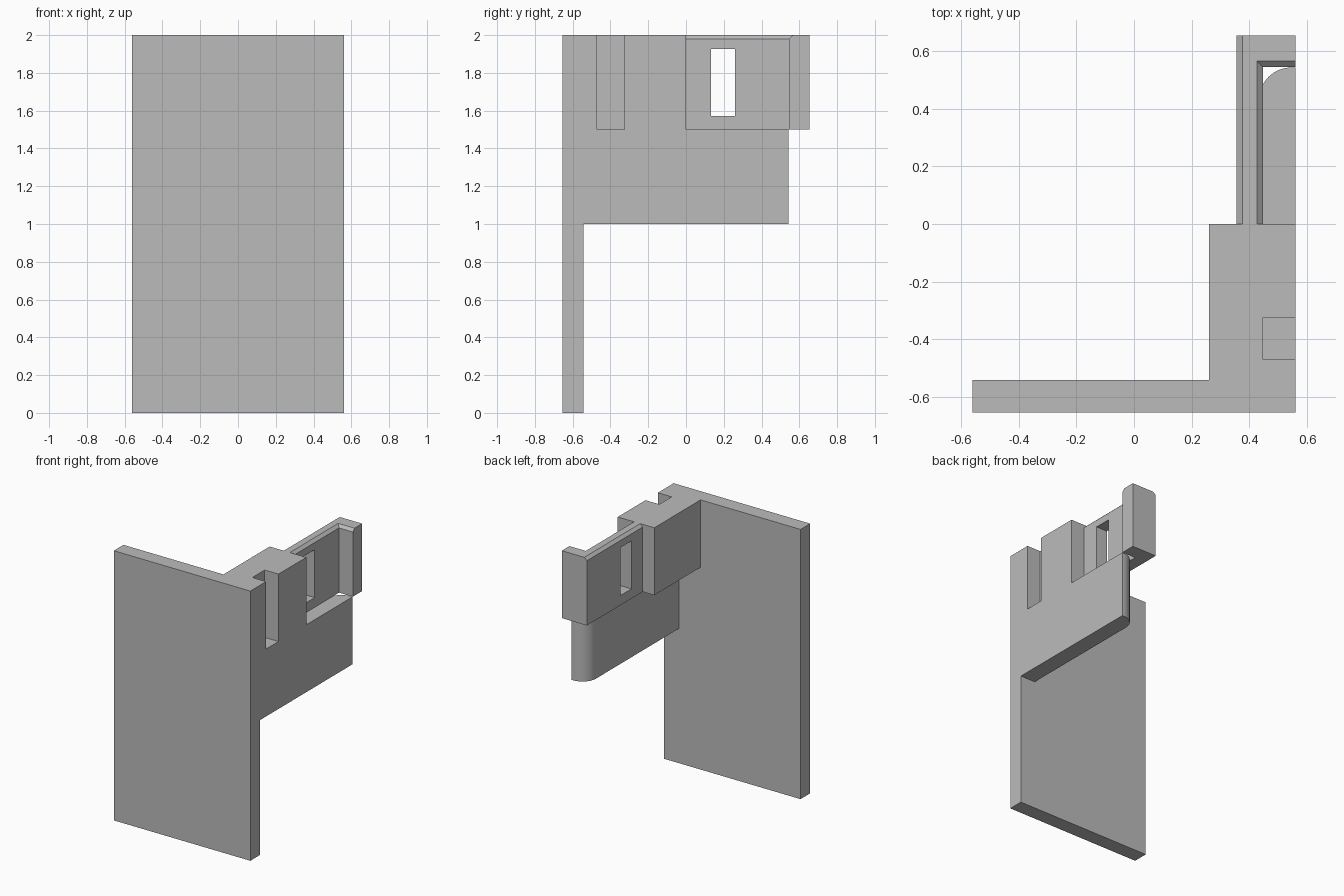
import bpy, bmesh
from math import cos, sin, pi

cube = bpy.data.objects.get("Cube")
if cube:
    bpy.data.objects.remove(cube, do_unlink=True)

grey = bpy.data.materials.new("plain grey")
grey.use_nodes = True
COLOUR = (0.5, 0.5, 0.5, 1)
grey.diffuse_color = COLOUR
grey.node_tree.nodes["Principled BSDF"].inputs["Base Color"].default_value = COLOUR


def loft(name, sections):
    """Solid through matching plan outlines, given as (height, outline) pairs."""
    bm = bmesh.new()
    rings = [[bm.verts.new((x, y, z)) for x, y in outline] for z, outline in sections]
    for low, high in zip(rings, rings[1:]):
        n = len(low)
        for i in range(n):
            j = (i + 1) % n
            bm.faces.new((low[i], low[j], high[j], high[i]))
    bm.faces.new(rings[0][::-1])
    bm.faces.new(rings[-1])
    bmesh.ops.recalc_face_normals(bm, faces=bm.faces)
    mesh = bpy.data.meshes.new(name)
    bm.to_mesh(mesh)
    bm.free()
    mesh.materials.append(grey)
    obj = bpy.data.objects.new(name, mesh)
    bpy.context.collection.objects.link(obj)
    return obj


def extrude(name, outline, z0, z1):
    return loft(name, [(z0, outline), (z1, outline)])


def rect(x0, x1, y0, y1):
    return [(x0, y0), (x1, y0), (x1, y1), (x0, y1)]


def activate(obj):
    bpy.ops.object.select_all(action='DESELECT')
    obj.select_set(True)
    bpy.context.view_layer.objects.active = obj


SIDE, FRONT, INNER = 0.56, -0.655, -0.542
SHELF, TOP = 1.5, 2.0

# Tall front panel
extrude("front_panel", rect(-SIDE, SIDE, FRONT, INNER), 0, TOP)

# Thick upper block with a vertical slot in its outer side
extrude("upper_block", [
    (0.26, INNER), (SIDE, INNER), (SIDE, -0.47), (0.447, -0.47),
    (0.447, -0.325), (SIDE, -0.325), (SIDE, 0), (0.26, 0)], SHELF, TOP)

# Lower side plate with a rounded inner rear corner
plate_x, plate_y, r = 0.435, 0.543, 0.11
corner = [(plate_x + r + r * cos(a), plate_y - r + r * sin(a))
          for a in (pi / 2 + pi / 2 * i / 16 for i in range(17))]
plate = extrude("lower_side_plate",
                [(plate_x, INNER), (SIDE, INNER), (SIDE, plate_y)] + corner, 1, SHELF)
activate(plate)
bpy.ops.object.shade_smooth_by_angle()

# L-shaped rear wall with chamfered top edges
def wall_outline(c):
    out, pocket, end, back = 0.355 + c, 0.447 - c, 0.545 + c, 0.655
    return [(out, 0), (pocket, 0), (pocket, end), (SIDE, end), (SIDE, back), (out, back)]


wall = loft("rear_wall", [(SHELF, wall_outline(0)), (1.98, wall_outline(0)),
                          (TOP, wall_outline(0.021))])

# Window through the wall
cutter = extrude("window_cutter", rect(0.3, 0.5, 0.132, 0.26), 1.572, 1.927)
cutter.hide_render = True
cut = wall.modifiers.new("window", 'BOOLEAN')
cut.operation = 'DIFFERENCE'
cut.solver = 'EXACT'
cut.object = cutter
activate(wall)
bpy.ops.object.modifier_apply(modifier=cut.name)
bpy.data.objects.remove(cutter, do_unlink=True)
